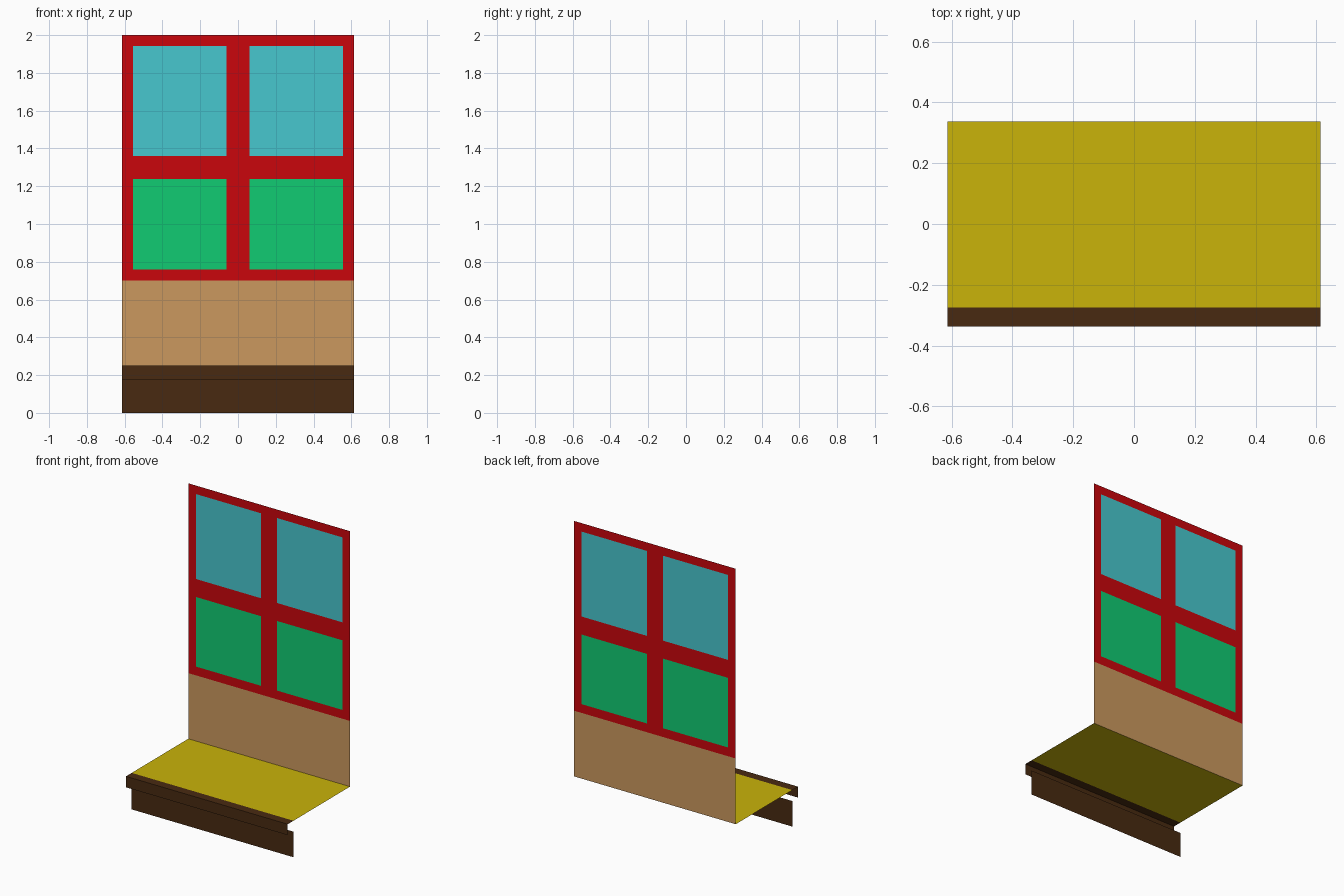
import bpy
import bmesh

if "Cube" in bpy.data.objects:
    bpy.data.objects.remove(bpy.data.objects["Cube"])

W = 0.613                       # half width
BACK, LIP, RISER = 0.337, -0.337, -0.275
FLOOR, SILL, TOP = 0.25, 0.70, 2.0


def material(name, rgb):
    m = bpy.data.materials.new(name)
    m.diffuse_color = (*[(c / 255) ** 2.2 for c in rgb], 1)
    m.use_nodes = True
    m.node_tree.nodes["Principled BSDF"].inputs["Base Color"].default_value = m.diffuse_color
    return m


red = material("red_paint", (200, 14, 20))
blue = material("blue_glass", (73, 198, 205))
green = material("green_panel", (24, 202, 114))
tan = material("tan_wood", (202, 151, 95))
brown = material("dark_wood", (74, 46, 24))
yellow = material("yellow_floor", (200, 178, 18))


def sheet(name, mat, polys):
    """Zero-thickness panel made of joined polygons."""
    bm = bmesh.new()
    for poly in polys:
        bm.faces.new([bm.verts.new(p) for p in poly])
    bmesh.ops.remove_doubles(bm, verts=bm.verts, dist=1e-4)
    me = bpy.data.meshes.new(name)
    bm.to_mesh(me)
    bm.free()
    me.materials.append(mat)
    ob = bpy.data.objects.new(name, me)
    bpy.context.collection.objects.link(ob)
    return ob


def upright(y, x0, x1, z0, z1):
    return [(x0, y, z0), (x1, y, z0), (x1, y, z1), (x0, y, z1)]


def level(z, y0, y1):
    return [(-W, y0, z), (W, y0, z), (W, y1, z), (-W, y1, z)]


# Window frame: grid of cells, leaving the four pane openings free
xs = [-W, -0.555, -0.06, 0.06, 0.555, W]
zs = [SILL, 0.76, 1.237, 1.36, 1.942, TOP]
bars, lower, upper = [], [], []
for i in range(5):
    for j in range(5):
        cell = upright(BACK, xs[i], xs[i + 1], zs[j], zs[j + 1])
        if i % 2 and j % 2:
            (lower if j == 1 else upper).append(cell)
        else:
            bars.append(cell)
sheet("window_frame", red, bars)
sheet("upper_panes", blue, upper)
sheet("lower_panes", green, lower)

# Wall below the window, and the seat-like floor in front of it
sheet("lower_wall", tan, [upright(BACK, -W, W, FLOOR, SILL)])
sheet("floor", yellow, [level(FLOOR, RISER, BACK)])

# Front edge: overhanging lip with a recessed riser under it
sheet("front_lip", brown, [level(FLOOR, LIP, RISER),
                           upright(LIP, -W, W, 0.175, FLOOR)])
sheet("front_riser", brown, [upright(RISER, -W, W, 0, 0.175)])
